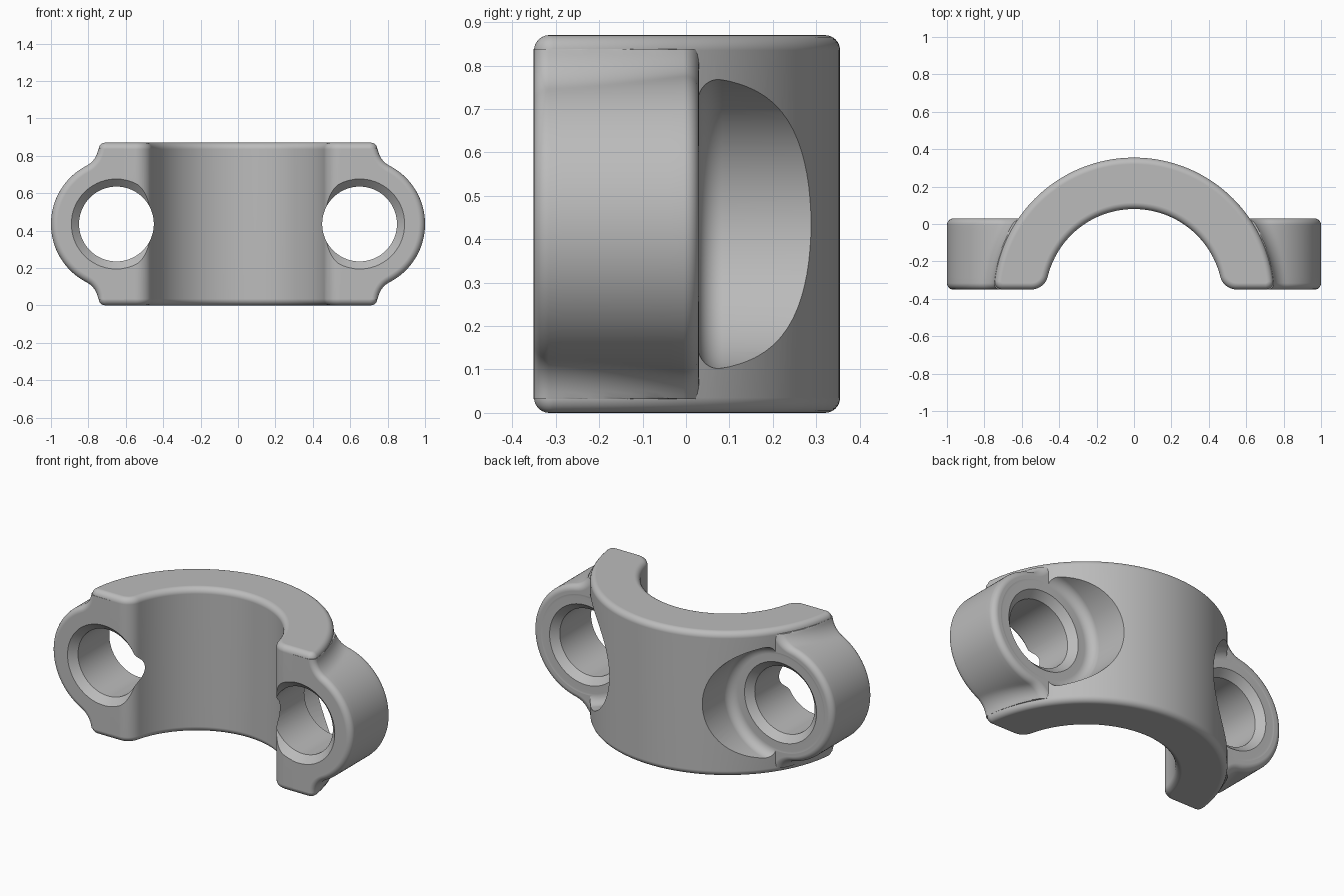
import bpy, bmesh
from math import sin, cos, pi, sqrt, atan2, radians

if "Cube" in bpy.data.objects:
    bpy.data.objects.remove(bpy.data.objects["Cube"])

HEIGHT, MID = 0.87, 0.435
AXIS_Y, FRONT, EAR_BACK = -0.395, -0.35, 0.03
OUTER, BORE = 0.75, 0.475
EAR_X, EAR_R = 0.65, 0.35
EDGE = 0.035

grey = bpy.data.materials.new("cast grey")
grey.use_nodes = True
grey.diffuse_color = (0.5, 0.5, 0.5, 1)
grey.node_tree.nodes["Principled BSDF"].inputs["Base Color"].default_value = (0.5, 0.5, 0.5, 1)


def arc(cx, cy, r, a, b, n):
    return [(cx + r * cos(a + (b - a) * i / n), cy + r * sin(a + (b - a) * i / n))
            for i in range(n + 1)]


def loft(name, rings):
    """Skin a row of matching closed rings and cap both ends."""
    bm = bmesh.new()
    rows = [[bm.verts.new(p) for p in ring] for ring in rings]
    n = len(rows[0])
    for low, high in zip(rows, rows[1:]):
        for i in range(n):
            j = (i + 1) % n
            bm.faces.new((low[i], low[j], high[j], high[i]))
    bm.faces.new(rows[0])
    bm.faces.new(rows[-1])
    bmesh.ops.recalc_face_normals(bm, faces=bm.faces)
    mesh = bpy.data.meshes.new(name)
    bm.to_mesh(mesh)
    bm.free()
    mesh.materials.append(grey)
    ob = bpy.data.objects.new(name, mesh)
    bpy.context.collection.objects.link(ob)
    return ob


def rounded_steps(start, end, middle):
    """Positions along an extrusion with the inset that rounds both ends."""
    turn = [radians(90) * k / 6 for k in range(7)]
    ends = [(EDGE * (1 - cos(t)), EDGE * (1 - sin(t))) for t in turn]
    span = end - start - 2 * EDGE
    return ([(start + d, o) for d, o in ends]
            + [(start + EDGE + span * i / middle, 0) for i in range(1, middle)]
            + [(end - d, o) for d, o in reversed(ends)])


def arch_ring(z, inset):
    """Half-ring outline with rounded feet."""
    toe, heel = 0.04, 0.09
    toe_y, heel_y = FRONT + toe, FRONT + heel
    toe_x = sqrt((OUTER - toe) ** 2 - (toe_y - AXIS_Y) ** 2)
    heel_x = sqrt((BORE + heel) ** 2 - (heel_y - AXIS_Y) ** 2)
    a = atan2(toe_y - AXIS_Y, toe_x)
    b = atan2(heel_y - AXIS_Y, heel_x)
    half = arc(0, AXIS_Y, OUTER - inset, pi / 2, a, 48)
    half += arc(toe_x, toe_y, toe - inset, a, -pi / 2, 8)[1:]
    half += arc(heel_x, heel_y, heel - inset, 1.5 * pi, pi + b, 10)
    half += arc(0, AXIS_Y, BORE + inset, b, pi / 2, 40)[1:]
    loop = half + [(-x, y) for x, y in reversed(half[1:-1])]
    return [(x, y, z) for x, y in loop]


def ear_ring(side, y, inset):
    """Round lug outline that flares into the arch wall."""
    depth = (y - AXIS_Y) ** 2
    wall = sqrt(OUTER ** 2 - depth) - inset
    root = sqrt(0.61 ** 2 - depth)
    flare, radius = 0.12 + inset, EAR_R - inset
    dx = wall + flare - EAR_X
    dz = sqrt((radius + flare) ** 2 - dx ** 2)
    a = atan2(dz, dx)
    upper = arc(EAR_X + dx, dz, flare, pi, pi + a, 12)
    upper += arc(EAR_X, 0, radius, a, 0, 28)[1:]
    upper = [(root, upper[0][1])] + upper
    upper = [(x, min(h, 0.403)) for x, h in upper]
    loop = upper + [(x, -h) for x, h in reversed(upper[:-1])]
    return [(side * x, y, MID + h) for x, h in loop]


def hole_cutter(side):
    """Bolt hole, chamfers and rounded-floor pocket turned in one piece."""
    floor = EAR_BACK - 0.002
    line = [(0.25, -0.45), (0.25, FRONT - 0.01), (0.2, FRONT + 0.04),
            (0.2, floor - 0.04), (0.24, floor)]
    line += arc(0.285, floor + 0.055, 0.055, -pi / 2, 0, 8)
    line += [(0.34, 0.5)]
    rings = []
    for r, y in line:
        rings.append([(side * EAR_X + x, y, z) for x, z in arc(0, MID, r, 0, 2 * pi, 72)[:-1]])
    return loft("hole_cutter", rings)


def combine(body, tool, operation):
    mod = body.modifiers.new("combine", "BOOLEAN")
    mod.operation, mod.object, mod.solver = operation, tool, "EXACT"
    bpy.context.view_layer.objects.active = body
    bpy.ops.object.modifier_apply(modifier=mod.name)
    bpy.data.objects.remove(tool)


# Arched body
clamp = loft("clamp_half", [arch_ring(z, o) for z, o in rounded_steps(0, HEIGHT, 1)])

# Bolt ears
for side in (1, -1):
    rings = [ear_ring(side, y, o) for y, o in rounded_steps(FRONT - 0.001, EAR_BACK, 10)]
    combine(clamp, loft("bolt_ear", rings), "UNION")

# Bolt holes and pockets
for side in (1, -1):
    combine(clamp, hole_cutter(side), "DIFFERENCE")

# Smooth fillets, crisp chamfers
bpy.ops.object.select_all(action="DESELECT")
clamp.select_set(True)
bpy.context.view_layer.objects.active = clamp
bpy.ops.object.shade_smooth_by_angle(angle=radians(30))
normals = clamp.modifiers.new("even_normals", "WEIGHTED_NORMAL")
normals.keep_sharp = True
